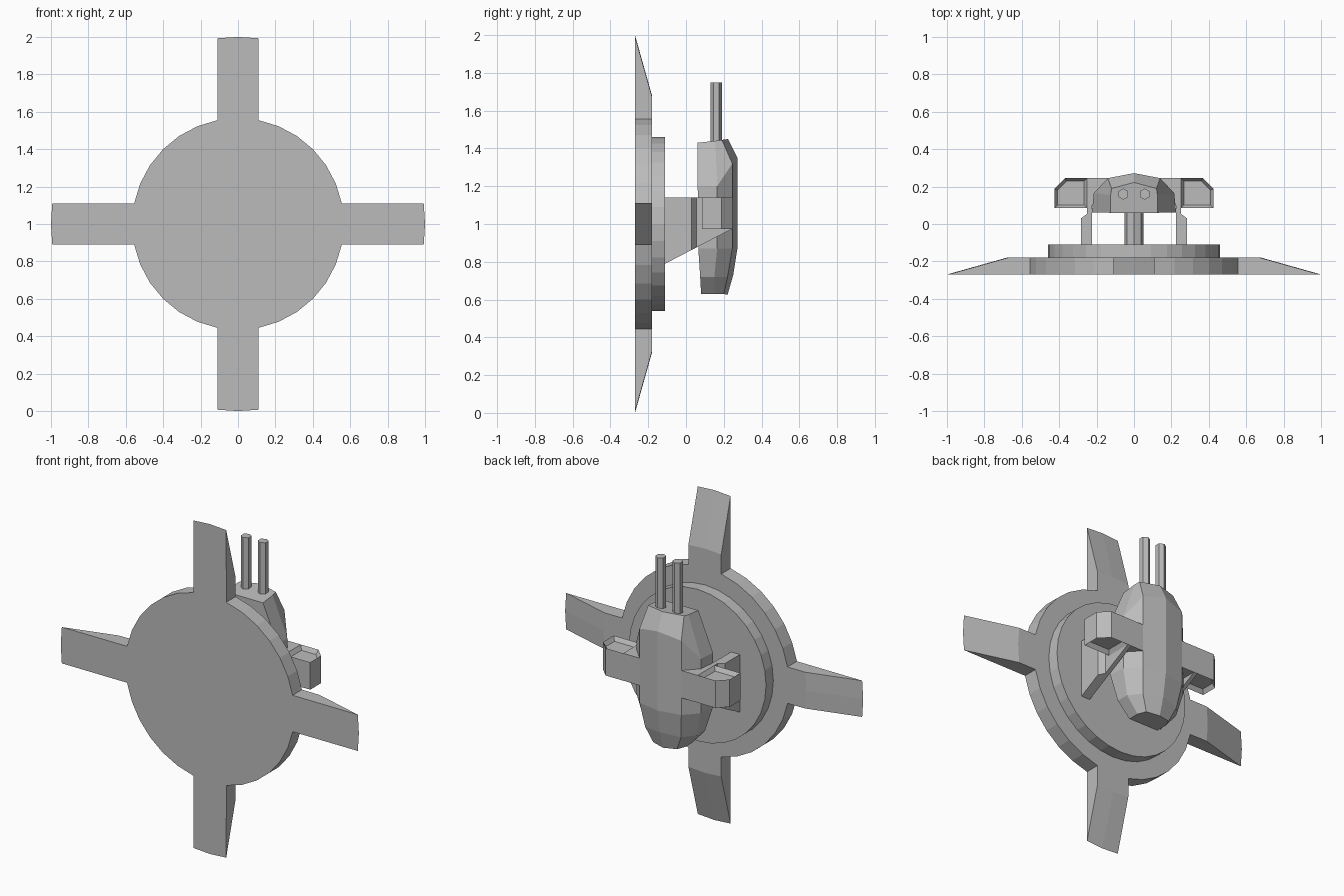
import bpy, bmesh
from math import sin, cos, tau

cube = bpy.data.objects.get("Cube")
if cube:
    bpy.data.objects.remove(cube, do_unlink=True)

MID = 1.0  # height of the mount centre

grey = bpy.data.materials.new("plain grey")
grey.use_nodes = True
grey.diffuse_color = (0.5, 0.5, 0.5, 1)
grey.node_tree.nodes["Principled BSDF"].inputs["Base Color"].default_value = (0.5, 0.5, 0.5, 1)


def loft(name, rings, recess=None):
    """Join equal-length rings with quads and cap both ends; recess insets the caps."""
    bm = bmesh.new()
    loops = [[bm.verts.new(p) for p in ring] for ring in rings]
    n = len(loops[0])
    for a, b in zip(loops, loops[1:]):
        for i in range(n):
            j = (i + 1) % n
            bm.faces.new((a[i], a[j], b[j], b[i]))
    caps = [bm.faces.new(loops[0]), bm.faces.new(loops[-1])]
    bmesh.ops.recalc_face_normals(bm, faces=bm.faces)
    if recess:
        bmesh.ops.inset_individual(bm, faces=caps, thickness=recess[0], depth=-recess[1],
                                   use_even_offset=True)
    mesh = bpy.data.meshes.new(name)
    bm.to_mesh(mesh)
    bm.free()
    mesh.materials.append(grey)
    ob = bpy.data.objects.new(name, mesh)
    bpy.context.scene.collection.objects.link(ob)
    return ob


def disc(radius, y, sides):
    """Ring of points facing along y."""
    return [(radius * cos(tau * k / sides), y, MID + radius * sin(tau * k / sides))
            for k in range(sides)]


def cross(tip, y):
    """Round plate outline with four straight arms reaching out to the tip radius."""
    pts = []
    for k in range(32):
        a = tau * k / 32
        x, z = 0.566 * cos(a), 0.566 * sin(a)
        side = (k + 1) % 8  # 0, 1, 2 lie across an arm
        if side > 2:
            pts.append((x, z))
            continue
        arm = tau * round(k / 8) / 4
        dx, dz = cos(arm), sin(arm)
        off = (side - 1) * 0.11
        reach = tip - (0.007 if off else 0)
        end = (dx * reach - dz * off, dz * reach + dx * off)
        pts += {0: [(x, z), end], 1: [end], 2: [end, (x, z)]}[side]
    return [(x, y, MID + z) for x, z in pts]


# Base plate with tapered arms, raised disc and centre post
loft("base_plate", [cross(1.0, -0.27), cross(0.68, -0.18)])
loft("raised_disc", [disc(0.46, -0.18, 32), disc(0.46, -0.11, 32)])
loft("centre_post", [disc(0.052, -0.11, 8), disc(0.052, 0.1, 8)])

# Faceted gun housing: each section is half a profile of (x, y, z), mirrored
sections = [
    [(.10, .08, .63), (.10, .15, .63), (.08, .20, .63), (0, .22, .625)],
    [(.18, .075, .72), (.175, .15, .72), (.12, .22, .72), (0, .25, .73)],
    [(.225, .065, .87), (.215, .165, .87), (.14, .245, .87), (0, .272, .87)],
    [(.225, .062, 1.2), (.215, .165, 1.2), (.14, .245, 1.32), (0, .272, 1.35)],
    [(.125, .06, 1.43), (.125, .155, 1.44), (.12, .19, 1.445), (0, .222, 1.45)],
]
loft("gun_housing", [half + [(-x, y, z) for x, y, z in half[-2::-1]] for half in sections])


def slope(y):
    """Height of the bracket's slanted lower edge."""
    return 0.79 + (y + 0.11) * 0.52


def prism(name, outline, bottom, side, recess=None):
    """Upright prism on one side, with a bottom height that may vary with y."""
    low = [(side * x, y, bottom(y)) for x, y in outline]
    high = [(side * x, y, 1.14) for x, y in outline]
    return loft(name, [low, high], recess)


strut = [(.225, -.11), (.284, -.11), (.284, .03), (.25, .055), (.25, .245), (.225, .245)]
pod = [(.25, .085), (.425, .085), (.425, .188), (.368, .245), (.25, .245)]
link = [(.1, .1), (.225, .1), (.225, .245), (.1, .245)]

for side, word in ((1, "left"), (-1, "right")):
    # Side bracket, link to the housing and hollow-ended pod
    prism(word + "_strut", strut, slope, side)
    prism(word + "_link", link, lambda y: 0.974, side)
    prism(word + "_pod", pod, lambda y: 0.974, side, recess=(0.016, 0.025))

    # Six-sided barrel
    ring = [(side * 0.057 + 0.03 * sin(tau * k / 6), 0.16 + 0.03 * cos(tau * k / 6))
            for k in range(6)]
    loft(word + "_barrel", [[(x, y, z) for x, y in ring] for z in (1.4, 1.75)])
